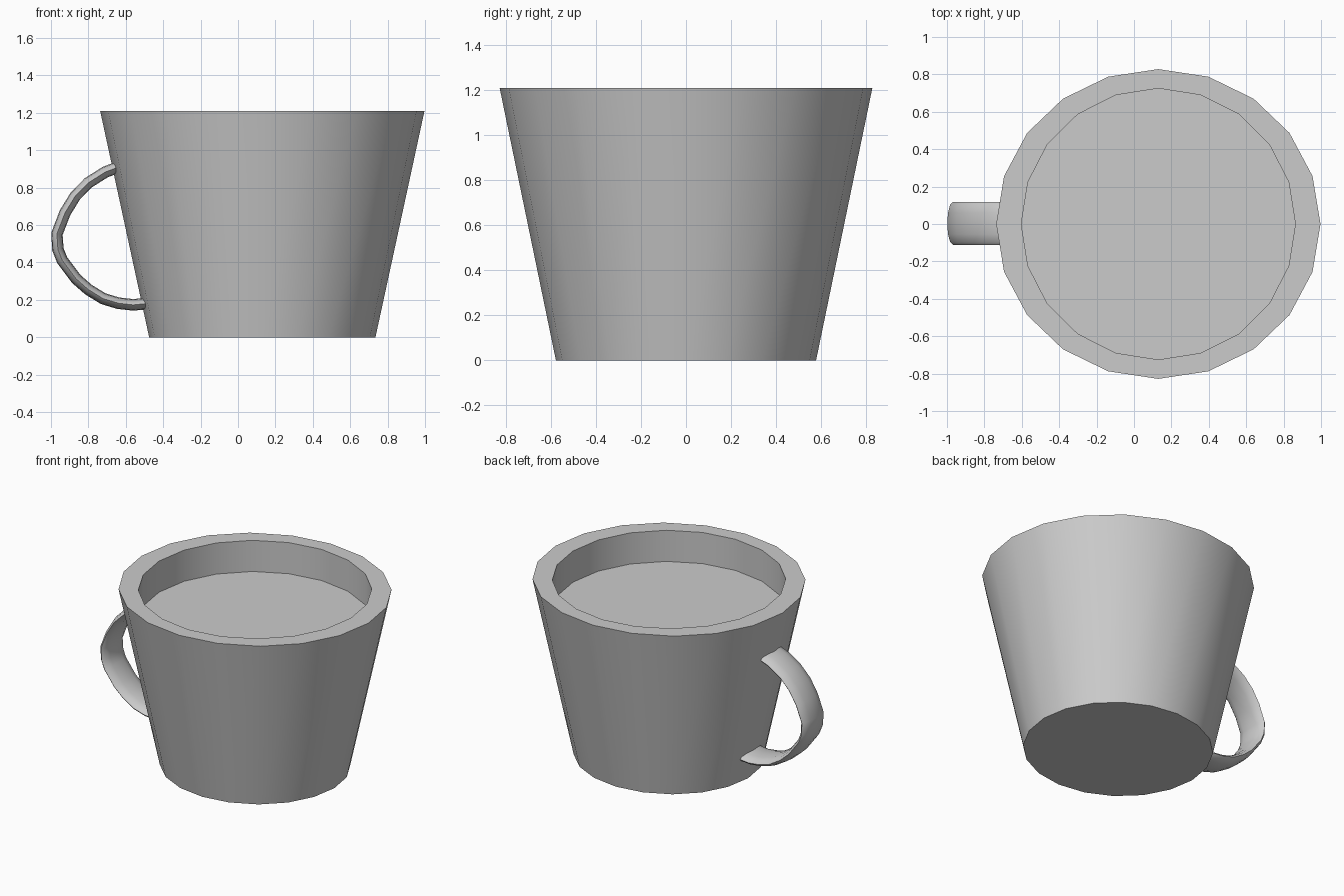
import bpy, bmesh
from math import cos, sin, pi
from mathutils import Vector

if "Cube" in bpy.data.objects:
    bpy.data.objects.remove(bpy.data.objects["Cube"])


def loft(name, rings, angle):
    """Skin a list of point rings and cap both ends."""
    bm = bmesh.new()
    loops = [[bm.verts.new(p) for p in ring] for ring in rings]
    n = len(loops[0])
    for a, b in zip(loops, loops[1:]):
        for i in range(n):
            j = (i + 1) % n
            bm.faces.new((a[i], a[j], b[j], b[i]))
    bm.faces.new(loops[0][::-1])
    bm.faces.new(loops[-1])
    bmesh.ops.recalc_face_normals(bm, faces=bm.faces)
    mesh = bpy.data.meshes.new(name)
    bm.to_mesh(mesh)
    bm.free()
    obj = bpy.data.objects.new(name, mesh)
    bpy.context.collection.objects.link(obj)
    bpy.ops.object.select_all(action='DESELECT')
    obj.select_set(True)
    bpy.context.view_layer.objects.active = obj
    bpy.ops.object.shade_smooth_by_angle(angle=angle)
    return obj


def oval(rx, ry, z, sides=20):
    return [(0.13 + rx * cos(2 * pi * i / sides), ry * sin(2 * pi * i / sides), z)
            for i in range(sides)]


# Cup: tapered outer wall, flat rim, straight inner wall and filled level
loft("cup", [oval(0.605, 0.578, 0), oval(0.867, 0.828, 1.21),
             oval(0.733, 0.725, 1.21), oval(0.733, 0.725, 0.995)], 0.6)

# Handle: flat oval section swept along an arc in the xz plane
path = [Vector((x, 0.003, z)) for x, z in (
    (-0.64, 0.91), (-0.71, 0.883), (-0.80, 0.826), (-0.87, 0.755), (-0.925, 0.665),
    (-0.968, 0.553), (-0.963, 0.47), (-0.94, 0.412), (-0.865, 0.312), (-0.80, 0.255),
    (-0.72, 0.206), (-0.64, 0.182), (-0.56, 0.173), (-0.49, 0.18))]
rings = []
for k, p in enumerate(path):
    t = (path[min(k + 1, len(path) - 1)] - path[max(k - 1, 0)]).normalized()
    side = Vector((-t.z, 0, t.x))
    rings.append([p + side * (0.031 * cos(a)) + Vector((0, 0.115 * sin(a), 0))
                  for a in (2 * pi * i / 12 for i in range(12))])
loft("handle", rings, 1.2)
